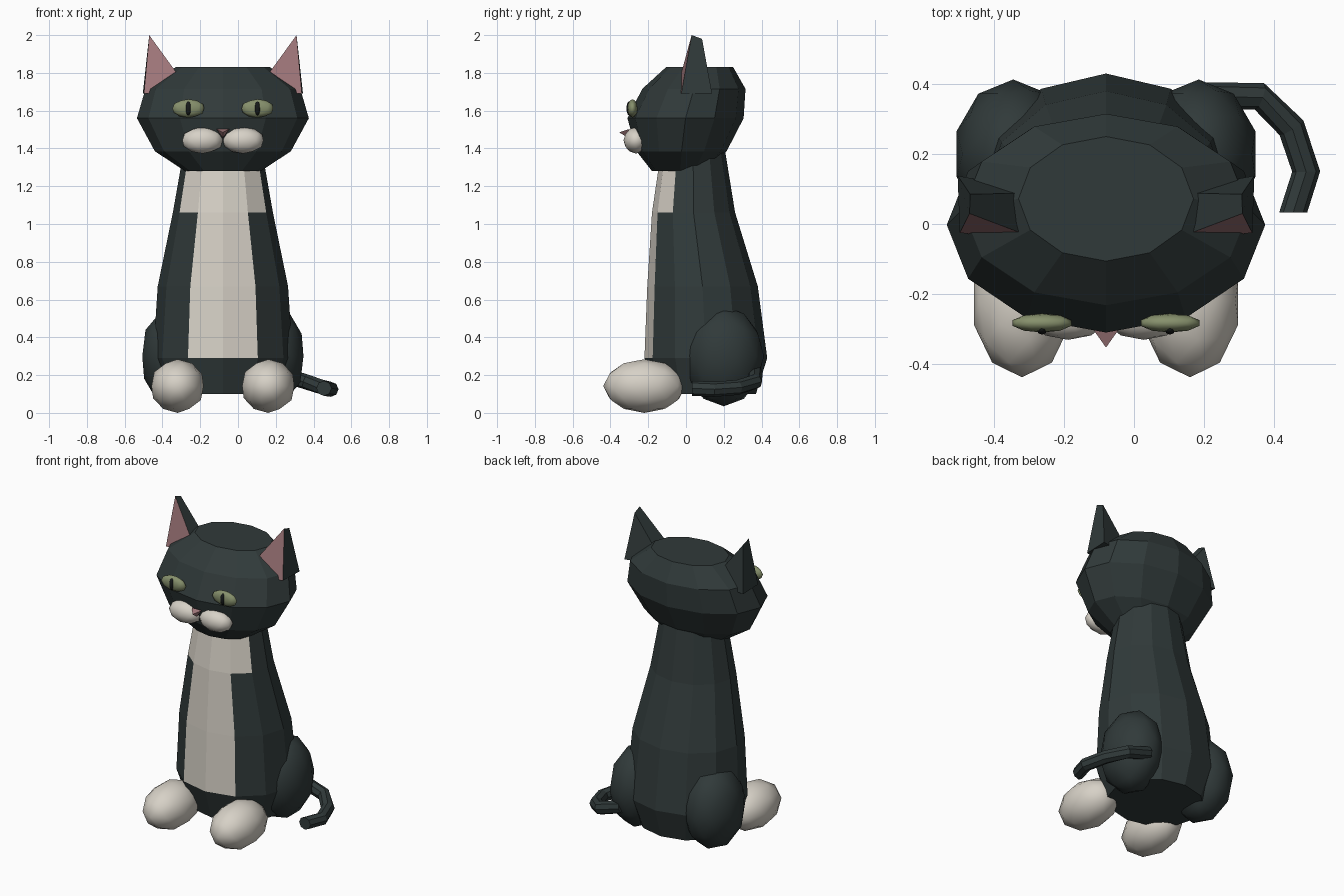
import bpy, bmesh, math
from mathutils import Vector, Matrix

if "Cube" in bpy.data.objects:
    bpy.data.objects.remove(bpy.data.objects["Cube"])

CX = -0.08  # the cat's own symmetry plane (the tail sticks out to one side)


def material(name, rgb):
    m = bpy.data.materials.new(name)
    m.diffuse_color = (*rgb, 1)
    m.use_nodes = True
    m.node_tree.nodes["Principled BSDF"].inputs["Base Color"].default_value = m.diffuse_color
    return m


CHARCOAL = material("charcoal fur", (0.030, 0.042, 0.042))
CREAM = material("cream fur", (0.68, 0.64, 0.57))
PINK = material("pink skin", (0.36, 0.19, 0.20))
GREEN = material("eye green", (0.24, 0.28, 0.15))
BLACK = material("pupil black", (0.008, 0.010, 0.010))


def finish(bm, name, mats, smooth=False):
    bmesh.ops.recalc_face_normals(bm, faces=bm.faces)
    for f in bm.faces:
        f.smooth = smooth
    me = bpy.data.meshes.new(name)
    bm.to_mesh(me)
    bm.free()
    for m in mats:
        me.materials.append(m)
    ob = bpy.data.objects.new(name, me)
    bpy.context.collection.objects.link(ob)
    return ob


def skin(bm, loops):
    """Bridge a list of vertex loops and cap both ends."""
    n = len(loops[0])
    for a, b in zip(loops, loops[1:]):
        for i in range(n):
            j = (i + 1) % n
            bm.faces.new((a[i], a[j], b[j], b[i]))
    bm.faces.new(loops[0][::-1])
    bm.faces.new(loops[-1])


def lathe(rings, sides=12):
    """Oval rings given as (z, half width, front y, back y)."""
    bm = bmesh.new()
    loops = []
    for z, rx, y0, y1 in rings:
        cy, ry = (y0 + y1) / 2, (y1 - y0) / 2
        loops.append([bm.verts.new((CX + rx * math.sin(t), cy - ry * math.cos(t), z))
                      for t in (2 * math.pi * i / sides for i in range(sides))])
    skin(bm, loops)
    return bm


def ball(name, center, radii, mat, side=0):
    bm = bmesh.new()
    bmesh.ops.create_icosphere(bm, subdivisions=2, radius=1)
    x = CX + (side or 1) * center[0]
    bm.transform(Matrix.Translation((x, center[1], center[2])) @ Matrix.Diagonal((*radii, 1)))
    return finish(bm, name, [mat], True)


# Body with cream bib: narrow below the chest, wide at the neck
bm = lathe([(0.10, 0.30, -0.16, 0.37), (0.29, 0.37, -0.22, 0.43), (0.67, 0.345, -0.205, 0.38),
            (1.06, 0.265, -0.18, 0.26), (1.40, 0.205, -0.13, 0.205)])
for f in bm.faces:
    c = f.calc_center_median()
    if len(f.verts) == 4 and c.z > 0.29:
        front_y = min(v.co.y for v in f.verts)
        limit = 0.2 if c.z > 1.06 else 0.11
        if front_y < 0 and c.y < 0.02 and abs(c.x - CX) < limit:
            f.material_index = 1
finish(bm, "body", [CHARCOAL, CREAM])

# Head
finish(lathe([(1.28, 0.20, -0.18, 0.12), (1.385, 0.36, -0.262, 0.215), (1.56, 0.455, -0.31, 0.305),
              (1.715, 0.41, -0.232, 0.315), (1.83, 0.25, -0.106, 0.25)]), "head", [CHARCOAL])

for s, label in ((-1, "left"), (1, "right")):
    # Legs and face
    ball(label + "_haunch", (0.265, 0.2, 0.30), (0.17, 0.213, 0.265), CHARCOAL, s)
    ball(label + "_front_paw", (0.24, -0.22, 0.142), (0.145, 0.218, 0.142), CREAM, s)
    ball(label + "_muzzle", (0.108, -0.265, 1.443), (0.112, 0.066, 0.07), CREAM, s)
    ball(label + "_eye", (0.183, -0.283, 1.612), (0.088, 0.027, 0.049), GREEN, s)
    ball(label + "_pupil", (0.183, -0.300, 1.612), (0.016, 0.016, 0.038), BLACK, s)

    # Ear: wedge with a pink front face
    bm = bmesh.new()
    tri_front = [(0.39, 0.03, 2.0), (0.418, -0.025, 1.69), (0.165, -0.055, 1.69)]
    tri_back = [(0.388, 0.085, 1.98), (0.424, 0.138, 1.69), (0.165, 0.09, 1.69)]
    loops = [[bm.verts.new((CX + s * x, y, z)) for x, y, z in t] for t in (tri_front, tri_back)]
    skin(bm, loops)
    for f in bm.faces:
        if set(f.verts) == set(loops[0]):
            f.material_index = 1
    finish(bm, label + "_ear", [CHARCOAL, PINK])

# Nose: three-sided cone pointing forward
bm = bmesh.new()
base = [bm.verts.new((CX + x, -0.305, z)) for x, z in ((-0.034, 1.502), (0.034, 1.502), (0, 1.455))]
tip = bm.verts.new((CX, -0.353, 1.485))
bm.faces.new(base)
for i in range(3):
    bm.faces.new((base[i], base[(i + 1) % 3], tip))
finish(bm, "nose", [PINK])

# Tail: eight-sided tube curling forward on the right
path = [Vector(p) for p in ((0.20, 0.365, 0.215), (0.358, 0.365, 0.165), (0.45, 0.275, 0.135),
                            (0.492, 0.15, 0.125), (0.455, 0.033, 0.13))]
bm = bmesh.new()
loops = []
for i, p in enumerate(path):
    d = (path[min(i + 1, 4)] - path[max(i - 1, 0)]).normalized()
    if i == 4:
        d = Vector((0, -1, 0))
    u = d.cross(Vector((0, 0, 1))).normalized()
    w = u.cross(d)
    loops.append([bm.verts.new(p + 0.04 * (math.cos(t) * u + math.sin(t) * w))
                  for t in (math.pi * k / 4 for k in range(8))])
skin(bm, loops)
finish(bm, "tail", [CHARCOAL])
